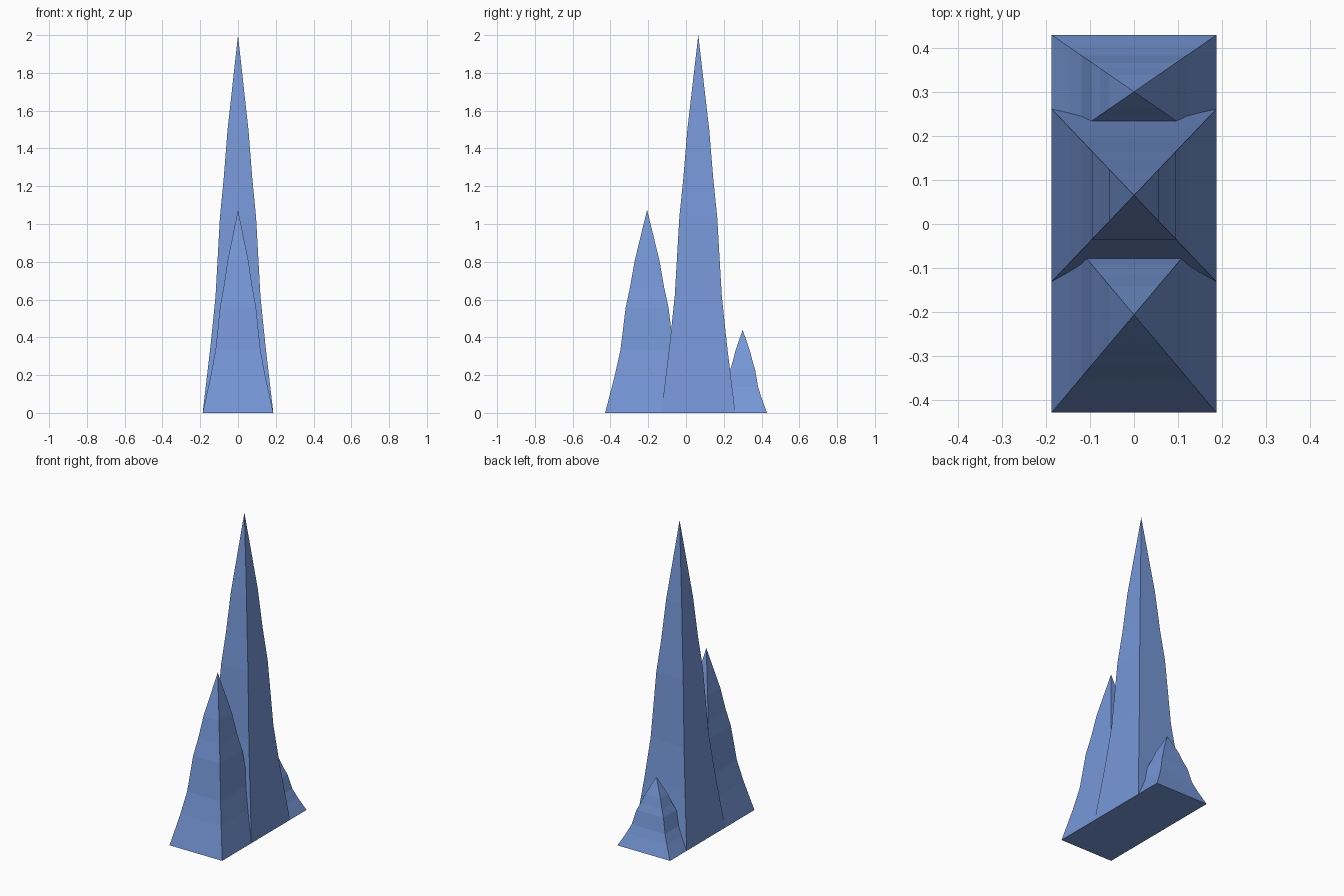
import bpy
import bmesh

if "Cube" in bpy.data.objects:
    bpy.data.objects.remove(bpy.data.objects["Cube"])

blue = bpy.data.materials.new("slate_blue")
blue.diffuse_color = (0.18, 0.31, 0.68, 1)
blue.use_nodes = True
blue.node_tree.nodes["Principled BSDF"].inputs["Base Color"].default_value = blue.diffuse_color

# Shared spire profile: (fraction of height, fraction of base half-width)
PROFILE = [(0, 1), (0.18, 0.775), (0.31, 0.635), (0.52, 0.51),
           (0.62, 0.405), (0.75, 0.295)]


def spire(name, y, half_x, half_y, height):
    """Four-sided spire with a stepped taper, closed at the base."""
    bm = bmesh.new()
    rings = []
    for t, w in PROFILE:
        rings.append([bm.verts.new((sx * half_x * w, y + sy * half_y * w, t * height))
                      for sx, sy in ((-1, -1), (1, -1), (1, 1), (-1, 1))])
    apex = bm.verts.new((0, y, height))
    bm.faces.new(rings[0][::-1])
    for i in range(4):
        j = (i + 1) % 4
        for a, b in zip(rings, rings[1:]):
            bm.faces.new((a[i], a[j], b[j], b[i]))
        bm.faces.new((rings[-1][i], rings[-1][j], apex))
    mesh = bpy.data.meshes.new(name)
    bm.to_mesh(mesh)
    bm.free()
    mesh.materials.append(blue)
    obj = bpy.data.objects.new(name, mesh)
    bpy.context.collection.objects.link(obj)


# Tall centre spire, medium front spire, small back spire
spire("tall_spire", 0.065, 0.187, 0.196, 2.0)
spire("front_spire", -0.206, 0.187, 0.222, 1.075)
spire("back_spire", 0.30, 0.187, 0.129, 0.44)
